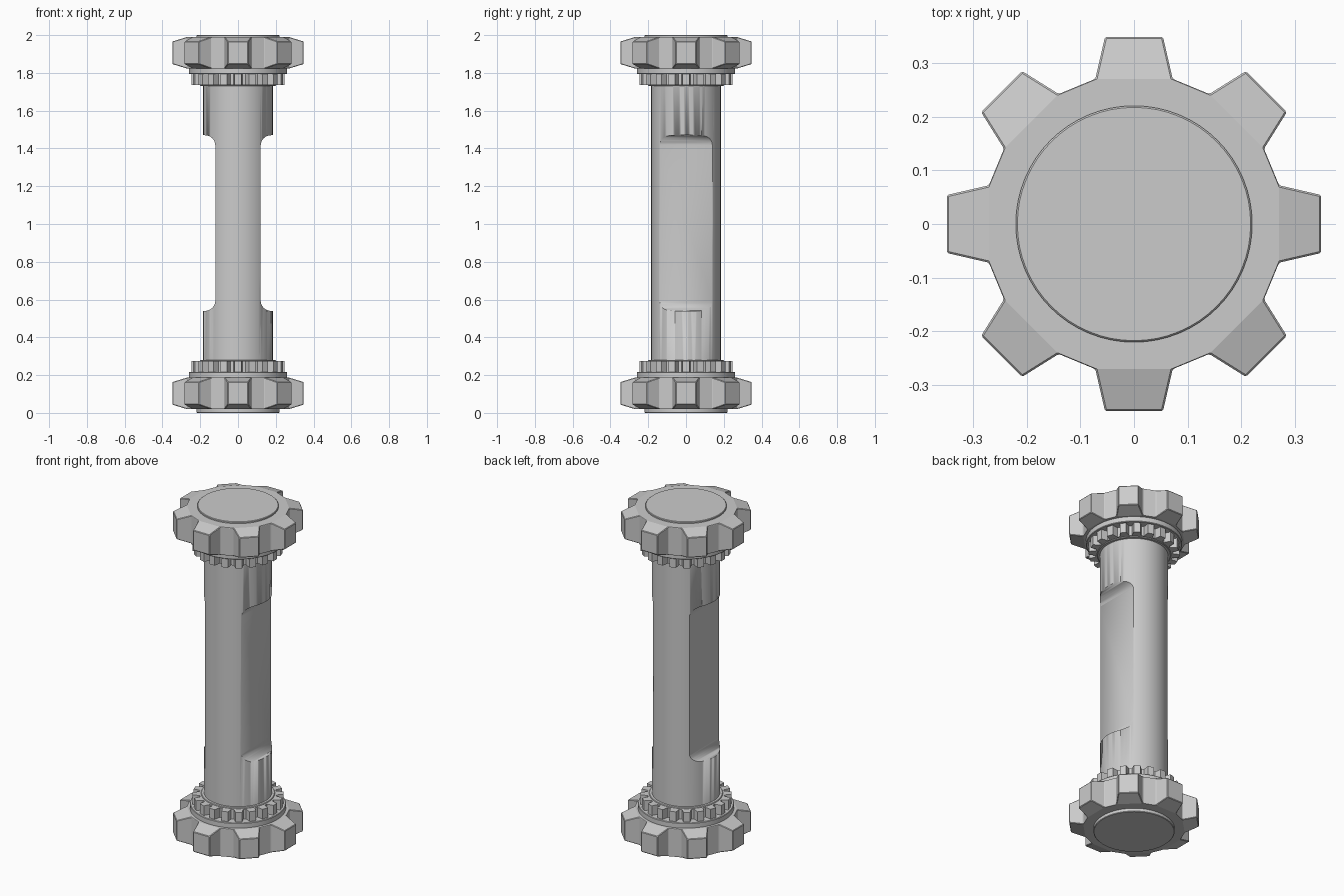
import bpy, bmesh, math
from mathutils import Matrix, Vector

if "Cube" in bpy.data.objects:
    bpy.data.objects.remove(bpy.data.objects["Cube"])

MID = 1.005   # mirror plane between the two ends


def finish(name, bm, bevel=0.0, smooth=True):
    bmesh.ops.recalc_face_normals(bm, faces=bm.faces)
    mesh = bpy.data.meshes.new(name)
    bm.to_mesh(mesh)
    bm.free()
    ob = bpy.data.objects.new(name, mesh)
    bpy.context.collection.objects.link(ob)
    if bevel:
        m = ob.modifiers.new("edge_bevel", 'BEVEL')
        m.width, m.segments, m.limit_method = bevel, 1, 'ANGLE'
        m.angle_limit = math.radians(35)
    if smooth:
        bpy.ops.object.select_all(action='DESELECT')
        ob.select_set(True)
        bpy.context.view_layer.objects.active = ob
        bpy.ops.object.shade_smooth_by_angle(angle=math.radians(30))
    return ob


def cylinder(name, r, z0, z1, bevel=0.0, sides=64):
    bm = bmesh.new()
    bmesh.ops.create_cone(bm, cap_ends=True, segments=sides, radius1=r, radius2=r,
                          depth=abs(z1 - z0),
                          matrix=Matrix.Translation((0, 0, (z0 + z1) / 2)))
    return finish(name, bm, bevel)


def gear(name, teeth, r_root, w_root, r_tip, w_tip, z0, z1, drop=0.0, bevel=0.0):
    """Toothed disc; tooth tops and undersides slope by drop towards the tip."""
    z0, z1 = min(z0, z1), max(z0, z1)
    bm = bmesh.new()
    low, high = [], []
    for i in range(teeth):
        rot = Matrix.Rotation(2 * math.pi * i / teeth, 3, 'Z')
        for r, w, d in ((r_root, -w_root, 0), (r_tip, -w_tip, drop),
                        (r_tip, w_tip, drop), (r_root, w_root, 0)):
            low.append(bm.verts.new(rot @ Vector((r, w, z0 + d))))
            high.append(bm.verts.new(rot @ Vector((r, w, z1 - d))))
    count = len(low)
    for i in range(count):
        j = (i + 1) % count
        bm.faces.new((low[i], low[j], high[j], high[i]))
    for ring in (low, high):
        bm.faces.new([v for i, v in enumerate(ring) if i % 4 in (0, 3)])
        for i in range(0, count, 4):
            bm.faces.new(ring[i:i + 4])
    return finish(name, bm, bevel, smooth=False)


# shaft
shaft = cylinder("shaft", 0.184, 0.15, 1.86, sides=96)

# cutters for the two long flats, with filleted ends
FLAT, LOW, HIGH, FILLET = 0.12, 0.54, 1.47, 0.055
for side, label in ((1, "right"), (-1, "left")):
    profile = [(0.4, LOW), (0.4, HIGH)]
    for centre_z, start in ((HIGH - FILLET, 90), (LOW + FILLET, 180)):
        for k in range(9):
            a = math.radians(start + k * 90 / 8)
            profile.append((FLAT + FILLET + FILLET * math.cos(a),
                            centre_z + FILLET * math.sin(a)))
    bm = bmesh.new()
    face = bm.faces.new([bm.verts.new((side * x, -0.3, z)) for x, z in profile])
    out = bmesh.ops.extrude_face_region(bm, geom=[face])
    bmesh.ops.translate(bm, vec=(0, 0.6, 0),
                        verts=[g for g in out['geom'] if isinstance(g, bmesh.types.BMVert)])
    cutter = finish("flat_cutter_" + label, bm)
    cutter.hide_render = True
    cutter.hide_set(True)
    cutter.display_type = 'WIRE'
    cut = shaft.modifiers.new("flat_" + label, 'BOOLEAN')
    cut.operation, cut.solver, cut.object = 'DIFFERENCE', 'EXACT', cutter

# apply the cuts and remove the cutters
bpy.context.view_layer.update()
evaluated = shaft.evaluated_get(bpy.context.evaluated_depsgraph_get())
cut_mesh = bpy.data.meshes.new_from_object(evaluated)
shaft.modifiers.clear()
shaft.data = cut_mesh
for label in ("right", "left"):
    bpy.data.objects.remove(bpy.data.objects["flat_cutter_" + label])

# matching ends: big gear, flange, small pinion, end cap
for label, s, end in (("top", 1, 2.0), ("bottom", -1, 0.0)):
    def z(t):
        return MID + s * (t - MID)
    gear(label + "_gear", 8, 0.27, 0.072, 0.348, 0.054, z(1.823), z(1.99), 0.024, 0.003)
    cylinder(label + "_flange", 0.26, z(1.793), z(1.83), 0.003)
    gear(label + "_pinion", 20, 0.208, 0.025, 0.246, 0.018, z(1.735), z(1.80))
    cylinder(label + "_collar", 0.2, z(1.73), z(1.75), 0.003)
    cylinder(label + "_cap", 0.22, z(1.96), end, 0.003)
